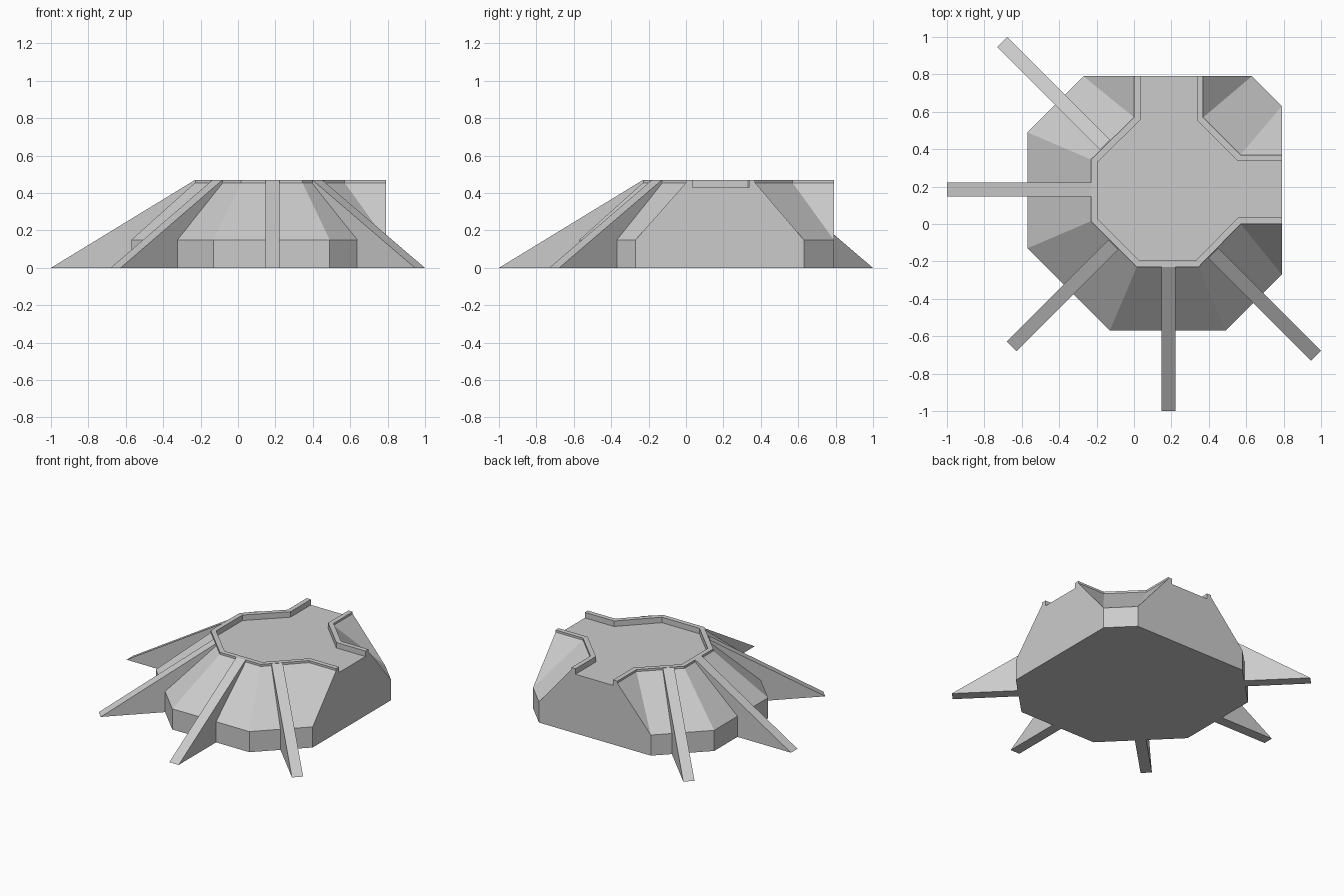
import bpy, bmesh
from math import radians
from mathutils import Vector, Matrix

if "Cube" in bpy.data.objects:
    bpy.data.objects.remove(bpy.data.objects["Cube"])

CENTRE = Vector((0.18, 0.18, 0))
RIM_W = 0.034


def finish(name, bm):
    bmesh.ops.recalc_face_normals(bm, faces=bm.faces)
    mesh = bpy.data.meshes.new(name)
    bm.to_mesh(mesh)
    bm.free()
    obj = bpy.data.objects.new(name, mesh)
    bpy.context.collection.objects.link(obj)
    return obj


def inset(path, width):
    """Offset an open path to its left with mitred corners."""
    pts = [Vector(p) for p in path]
    normals = []
    for a, b in zip(pts, pts[1:]):
        d = (b - a).normalized()
        normals.append(Vector((-d.y, d.x)))
    out = []
    for i, p in enumerate(pts):
        n0, n1 = normals[max(i - 1, 0)], normals[min(i, len(normals) - 1)]
        out.append(p + (n0 + n1) * (width / (1 + n0.dot(n1))))
    return out


# Rim outlines (counter-clockwise) paired with the hill foot below each point;
# a repeated foot point makes a triangular slope beside a passage
long_rim = [(0, .79), (0, .57), (-.23, .345), (-.23, .015),
            (.015, -.23), (.345, -.23), (.57, 0), (.79, 0)]
long_foot = [(-.27, .79), (-.27, .79), (-.57, .49), (-.57, -.13),
             (-.13, -.57), (.49, -.57), (.79, -.27), (.79, -.27)]
short_rim = [(.79, .37), (.57, .37), (.37, .57), (.37, .79)]
short_foot = [(.79, .63), (.79, .63), (.63, .79), (.63, .79)]

# Hill with raised rim and sunken platform
bm = bmesh.new()
cache = {}


def vert(p, z):
    key = (round(p[0], 4), round(p[1], 4), z)
    if key not in cache:
        cache[key] = bm.verts.new(key)
    return cache[key]


def face(verts):
    unique = list(dict.fromkeys(verts))
    if len(unique) > 2:
        bm.faces.new(unique)


def layers(rim, foot):
    inner = inset(rim, RIM_W)
    levels = [(foot, 0), (foot, .15), (rim, .455), (rim, .47), (inner, .47), (inner, .43)]
    return [[vert(p, z) for p in path] for path, z in levels]


runs = [layers(long_rim, long_foot), layers(short_rim, short_foot)]
for run in runs:
    for low, high in zip(run, run[1:]):
        for i in range(len(low) - 1):
            face([low[i], low[i + 1], high[i + 1], high[i]])

# Cut ends of the two passages, then floor and underside
for a, b in (runs, runs[::-1]):
    face([row[-1] for row in a] + [row[0] for row in reversed(b)])
face(runs[0][-1] + runs[1][-1])
face(runs[0][0] + runs[1][0])
finish("hill_platform", bm)


# Sloping wedge-shaped buttresses
def buttress(name, angle, shift=0.0, reach=1.18, width=0.075):
    bm = bmesh.new()
    sides = []
    for y in (shift - width / 2, shift + width / 2):
        sides.append([bm.verts.new(p) for p in ((.41, y, 0), (reach, y, 0), (.41, y, .47))])
    bm.faces.new(sides[0])
    bm.faces.new(sides[1])
    for i in range(3):
        j = (i + 1) % 3
        bm.faces.new((sides[0][i], sides[0][j], sides[1][j], sides[1][i]))
    bm.transform(Matrix.Translation(CENTRE) @ Matrix.Rotation(radians(angle), 4, 'Z'))
    finish(name, bm)


buttress("buttress_left", 180, -0.005)
buttress("buttress_front", 270, 0.005)
buttress("buttress_front_left", 225)
buttress("buttress_back_left", 135, 0.065, 1.186)
buttress("buttress_front_right", 315, -0.065, 1.186)
